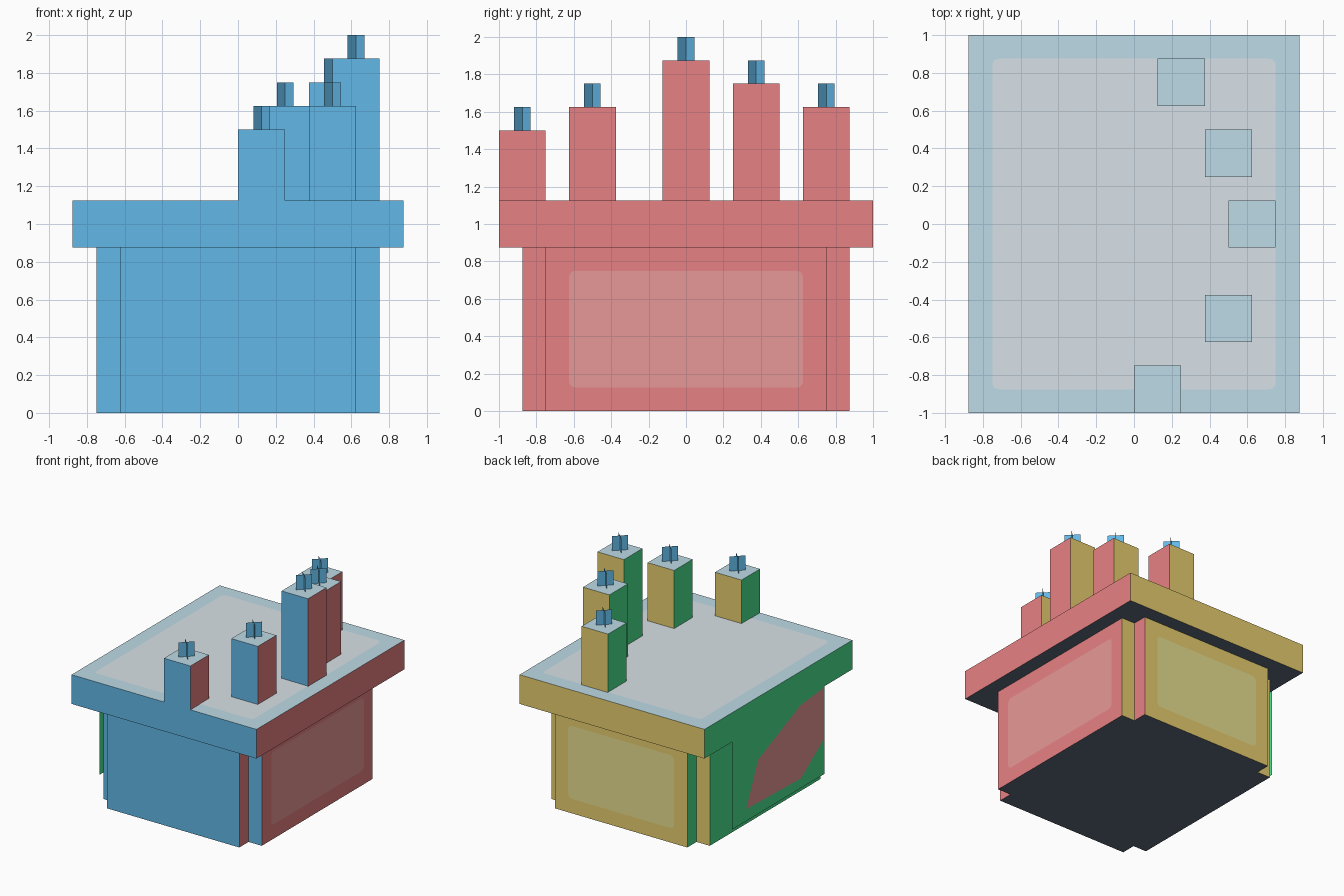
import bpy, bmesh, math
from mathutils import Vector

if "Cube" in bpy.data.objects:
    bpy.data.objects.remove(bpy.data.objects["Cube"])


def material(name, rgb):
    m = bpy.data.materials.new(name)
    lin = [((c / 255 + 0.055) / 1.055) ** 2.4 for c in rgb]
    m.diffuse_color = (*lin, 1)
    m.use_nodes = True
    m.node_tree.nodes["Principled BSDF"].inputs["Base Color"].default_value = m.diffuse_color
    return m


blue = material("blue", (104, 194, 244))
red = material("red", (242, 136, 138))
yellow = material("yellow", (248, 221, 119))
green = material("green", (76, 233, 146))
pale = material("pale_blue", (194, 225, 237))
dark = material("dark_slate", (94, 103, 122))
pale_red = material("pale_red", (242, 160, 158))
pale_yellow = material("pale_yellow", (245, 236, 153))
pale_grey = material("pale_grey", (223, 233, 239))

# one colour per facing direction
SIDES = [((0, -1, 0), blue), ((1, 0, 0), red), ((0, 1, 0), yellow),
         ((-1, 0, 0), green), ((0, 0, 1), pale), ((0, 0, -1), dark)]


def finish(name, bm, mats):
    me = bpy.data.meshes.new(name)
    bm.to_mesh(me)
    bm.free()
    for m in mats:
        me.materials.append(m)
    ob = bpy.data.objects.new(name, me)
    bpy.context.collection.objects.link(ob)
    return ob


def prism(name, outline, z0, z1):
    """Upright prism, each face coloured by the way it points."""
    bm = bmesh.new()
    base = bm.faces.new([bm.verts.new((x, y, z0)) for x, y in outline])
    ext = bmesh.ops.extrude_face_region(bm, geom=[base], use_keep_orig=True)
    verts = [g for g in ext["geom"] if isinstance(g, bmesh.types.BMVert)]
    bmesh.ops.translate(bm, verts=verts, vec=(0, 0, z1 - z0))
    bmesh.ops.recalc_face_normals(bm, faces=bm.faces)
    bm.normal_update()
    for f in bm.faces:
        f.material_index = max(range(6), key=lambda i: f.normal.dot(Vector(SIDES[i][0])))
    return finish(name, bm, [m for _, m in SIDES])


def rect(x0, x1, y0, y1):
    return [(x0, y0), (x1, y0), (x1, y1), (x0, y1)]


def sheet(name, points, mat):
    bm = bmesh.new()
    bm.faces.new([bm.verts.new(p) for p in points])
    return finish(name, bm, [mat])


def rounded(w, h, r=0.035, n=4):
    """Outline of a rounded rectangle with half sizes w and h."""
    pts = []
    for k, (sx, sy) in enumerate([(1, 1), (-1, 1), (-1, -1), (1, -1)]):
        for i in range(n + 1):
            a = math.pi / 2 * (k + i / n)
            pts.append((sx * (w - r) + r * math.cos(a), sy * (h - r) + r * math.sin(a)))
    return pts


# body with notched corners
quarter = [(0.75, 0.75), (0.625, 0.75), (0.625, 0.875)]
cross = quarter + [(-x, y) for x, y in reversed(quarter)]
cross += [(-x, -y) for x, y in cross]
prism("body", cross, 0, 0.875)

# overhanging top slab
prism("top_slab", rect(-0.875, 0.875, -1, 1), 0.875, 1.125)

# pale inset panels
E = 0.003
sheet("top_panel", [(u, v, 1.125 + E) for u, v in rounded(0.75, 0.875)], pale_grey)
sheet("right_panel", [(0.75 + E, u, 0.4375 + v) for u, v in rounded(0.625, 0.3125)], pale_red)
sheet("back_panel", [(-u, 0.875 + E, 0.4375 + v) for u, v in rounded(0.5, 0.3125)], pale_yellow)

# thin hanging sheet on the left, with its worn patch
sheet("left_sheet", [(-0.875, y, z) for y, z in
      [(0.625, 0.125), (0.625, 0.875), (-0.625, 0.875), (-0.625, 0.125)]], green)
patch = [(0.44, 0.23), (0.28, 0.59), (-0.3, 0.84), (-0.6, 0.865),
         (-0.6, 0.42), (-0.3, 0.21), (0.1, 0.22)]
sheet("left_patch", [(-0.875 - E, y, z) for y, z in patch], pale_red)

# candles with crossed diagonal flames: centre x, centre y, top
candles = [(0.125, -0.875, 1.5), (0.5, -0.5, 1.625), (0.625, 0, 1.875),
           (0.5, 0.375, 1.75), (0.25, 0.75, 1.625)]
R = 0.0442
for i, (x, y, top) in enumerate(candles, 1):
    prism(f"candle_{i}", rect(x - 0.125, x + 0.125, y - 0.125, y + 0.125), 1.125, top)
    bm = bmesh.new()
    for s in (1, -1):
        bm.faces.new([bm.verts.new((x + a * R, y + a * s * R, top + h))
                      for a, h in [(-1, 0), (1, 0), (1, 0.125), (-1, 0.125)]])
    finish(f"flame_{i}", bm, [blue])
